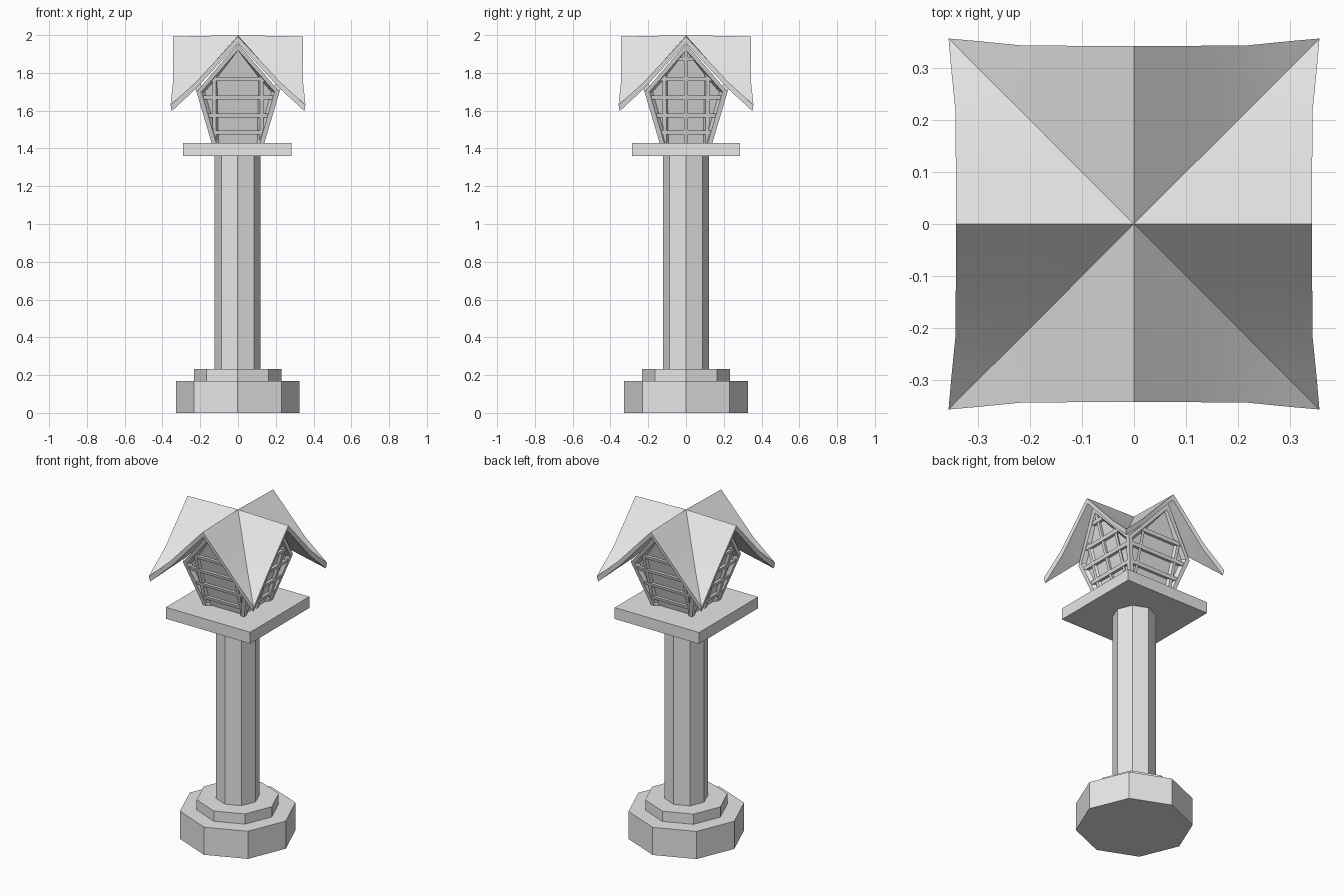
import bpy, bmesh, math
from mathutils import Matrix

if "Cube" in bpy.data.objects:
    bpy.data.objects.remove(bpy.data.objects["Cube"])

stone = bpy.data.materials.new("pale grey stone")
stone.use_nodes = True
stone.diffuse_color = (0.8, 0.8, 0.8, 1)
stone.node_tree.nodes["Principled BSDF"].inputs["Base Color"].default_value = (0.8, 0.8, 0.8, 1)


def finish(name, bm, smooth=False):
    bmesh.ops.recalc_face_normals(bm, faces=bm.faces[:])
    mesh = bpy.data.meshes.new(name)
    bm.to_mesh(mesh)
    bm.free()
    mesh.materials.append(stone)
    ob = bpy.data.objects.new(name, mesh)
    bpy.context.collection.objects.link(ob)
    if smooth:
        bpy.ops.object.select_all(action='DESELECT')
        ob.select_set(True)
        bpy.context.view_layer.objects.active = ob
        bpy.ops.object.shade_smooth_by_angle(angle=math.radians(25))
    return ob


def octagon(name, radius, z0, z1):
    bm = bmesh.new()
    bmesh.ops.create_cone(bm, cap_ends=True, segments=8, radius1=radius, radius2=radius,
                          depth=z1 - z0, matrix=Matrix.Translation((-0.002, 0, (z0 + z1) / 2)))
    finish(name, bm)


# Stepped foot and column
octagon("base", 0.327, 0, 0.17)
octagon("base_step", 0.232, 0.17, 0.233)
octagon("column", 0.122, 0.233, 1.36)

# Square platform
bm = bmesh.new()
bmesh.ops.create_cube(bm, size=1, matrix=Matrix.Translation((-0.003, 0, 1.395))
                      @ Matrix.Diagonal((0.574, 0.574, 0.07, 1)))
finish("platform", bm)

# Flaring house walls: the wall plane leans out from FLOOR up to the gable APEX
FLOOR, EAVE, APEX = 1.43, 1.70, 1.955
HALF_FLOOR, HALF_EAVE = 0.14, 0.22
LEAN = (HALF_EAVE - HALF_FLOOR) / (EAVE - FLOOR)


def distance(z):
    return HALF_FLOOR + (z - FLOOR) * LEAN


def half_width(z):
    return distance(z) if z < EAVE else HALF_EAVE * (APEX - z) / (APEX - EAVE)


def slab(bm, outline, front, back):
    """Mitred prism on the leaning wall plane, between two depths."""
    rings = []
    for d in (front, back):
        rings.append([bm.verts.new((u * (distance(z) + d) / distance(z), -distance(z) - d, z))
                      for u, z in outline])
    a, b = rings
    bm.faces.new(a)
    bm.faces.new(b[::-1])
    for i in range(len(a)):
        j = (i + 1) % len(a)
        bm.faces.new((a[i], b[i], b[j], a[j]))


def build_wall(side, angle, rails, posts):
    turn = Matrix.Rotation(angle, 4, 'Z')

    # Recessed panel
    bm = bmesh.new()
    slab(bm, [(-HALF_FLOOR, FLOOR), (HALF_FLOOR, FLOOR), (HALF_EAVE, EAVE),
              (0, APEX), (-HALF_EAVE, EAVE)], -0.02, -0.035)
    bm.transform(turn)
    finish(side + "_wall_panel", bm)

    # Corner boards and gable boards
    bm = bmesh.new()
    outer = [(HALF_FLOOR, FLOOR), (HALF_EAVE, EAVE), (0, APEX)]
    inner = [(HALF_FLOOR - 0.024, FLOOR), (HALF_EAVE - 0.026, EAVE), (0, APEX - 0.035)]
    for s in (-1, 1):
        for i in range(2):
            quad = [outer[i], outer[i + 1], inner[i + 1], inner[i]]
            slab(bm, [(s * u, z) for u, z in quad], 0, -0.03)

    # Lattice rails and posts
    t = 0.01
    for z in rails:
        lo, hi = half_width(z - t) - 0.008, half_width(z + t) - 0.008
        slab(bm, [(-lo, z - t), (lo, z - t), (hi, z + t), (-hi, z + t)], -0.003, -0.025)
    for u in posts:
        edge = abs(u) + t
        low = FLOOR + max(0, (edge - HALF_FLOOR) / LEAN)
        top = APEX - edge / HALF_EAVE * (APEX - EAVE)
        slab(bm, [(u - t, low), (u + t, low), (u + t, top), (u - t, top)], -0.006, -0.025)
    bm.transform(turn)
    finish(side + "_wall_lattice", bm)


main_rails = [1.485, 1.575, 1.67, 1.767]
for k, side in enumerate(("front", "left", "back", "right")):
    if k % 2:
        build_wall(side, k * math.pi / 2, main_rails + [1.875], (-0.118, 0, 0.118))
    else:
        build_wall(side, k * math.pi / 2, main_rails, (-0.13, 0.13))

# Cross-gabled roof: one curved half-gable, mirrored and turned around the centre
steps = [(0, 2.0, 0.343), (0.12, 1.863, 0.343), (0.22, 1.755, 0.344),
         (0.30, 1.682, 0.352), (0.357, 1.63, 0.357)]
bm = bmesh.new()
for k in range(4):
    turn = Matrix.Rotation(k * math.pi / 2, 3, 'Z')
    for s in (-1, 1):
        valley, verge = [], []
        for t, z, y in steps:
            valley.append(bm.verts.new((s * t, -t, z)))
            verge.append(bm.verts.new((s * t, -y, z - (0.008 if t == 0 else 0))))
        for i in range(len(steps) - 1):
            ring = [valley[i], verge[i], verge[i + 1], valley[i + 1]]
            if i == len(steps) - 2:
                ring.remove(verge[i + 1])
            bm.faces.new(ring if s > 0 else ring[::-1])
        loose = verge.pop()
        bm.verts.remove(loose)
        bmesh.ops.transform(bm, matrix=turn.to_4x4(), verts=valley + verge)
bmesh.ops.remove_doubles(bm, verts=bm.verts[:], dist=0.0005)
under = bmesh.ops.extrude_face_region(bm, geom=bm.faces[:], use_keep_orig=True)
for v in under["geom"]:
    if isinstance(v, bmesh.types.BMVert):
        v.co.x *= 0.985
        v.co.y *= 0.985
        v.co.z -= 0.033
finish("roof", bm, smooth=True)
